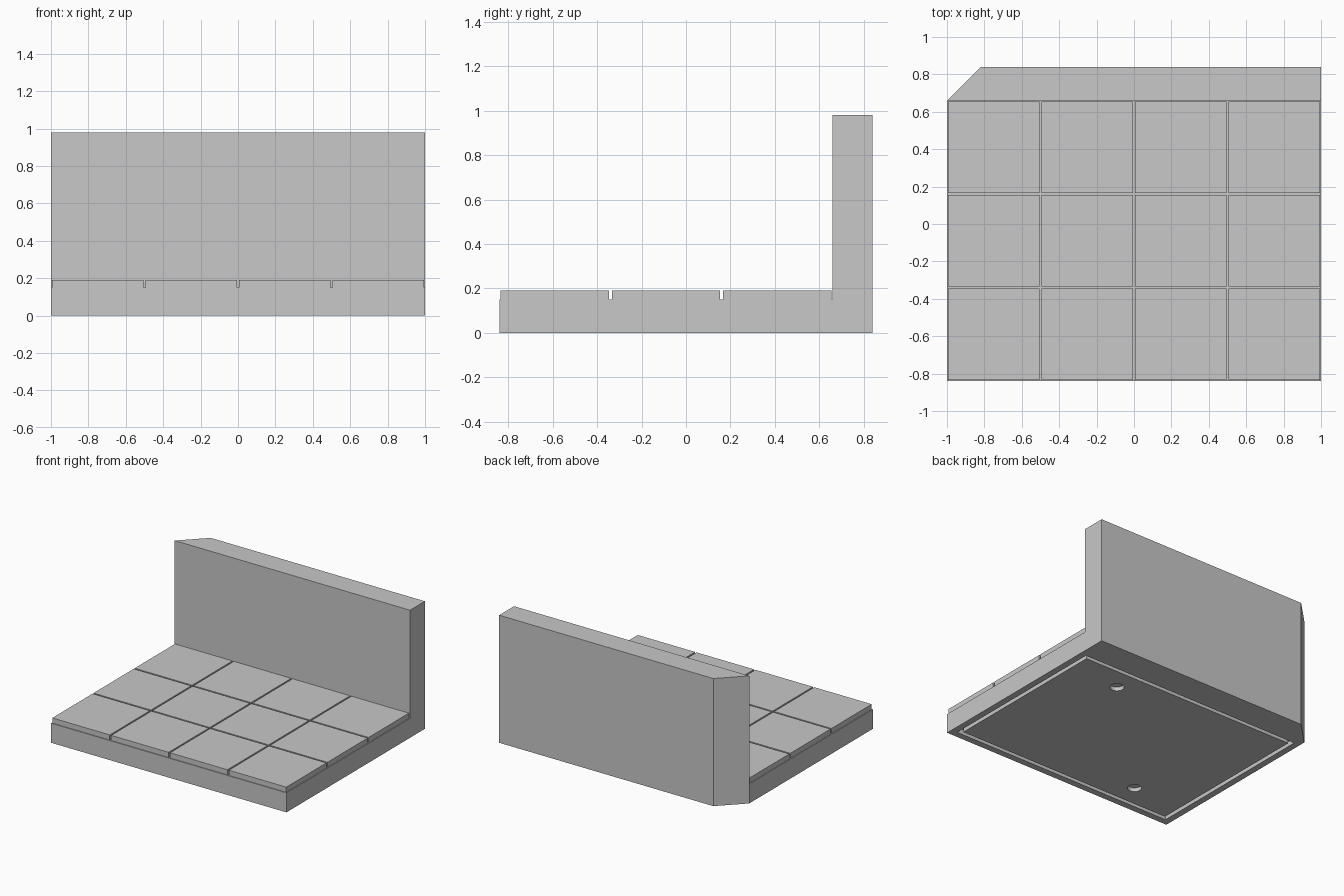
import bpy, bmesh

if "Cube" in bpy.data.objects:
    bpy.data.objects.remove(bpy.data.objects["Cube"])

stone = bpy.data.materials.new("stone grey")
stone.use_nodes = True
GREY = (0.58, 0.58, 0.58, 1)
stone.diffuse_color = GREY
stone.node_tree.nodes["Principled BSDF"].inputs["Base Color"].default_value = GREY

DEPTH = 0.84        # half depth of the whole piece
WALL_Y = 0.66       # front face of the wall
LEDGE, TILE_TOP, WALL_TOP = 0.15, 0.19, 0.98
CELL, GAP = 0.5, 0.006


def prism(outline, z0, z1):
    """Closed upright prism over an outline given counter-clockwise."""
    bm = bmesh.new()
    low = [bm.verts.new((x, y, z0)) for x, y in outline]
    high = [bm.verts.new((x, y, z1)) for x, y in outline]
    bm.faces.new(low[::-1])
    bm.faces.new(high)
    for i in range(len(outline)):
        j = (i + 1) % len(outline)
        bm.faces.new((low[i], low[j], high[j], high[i]))
    bm.normal_update()
    return bm


def box_outline(x0, x1, y0, y1):
    return [(x0, y0), (x1, y0), (x1, y1), (x0, y1)]


def add_object(name, bm):
    mesh = bpy.data.meshes.new(name)
    bm.to_mesh(mesh)
    bm.free()
    mesh.materials.append(stone)
    obj = bpy.data.objects.new(name, mesh)
    bpy.context.collection.objects.link(obj)
    return obj


def cut(target, cutter):
    cutter.hide_render = True
    mod = target.modifiers.new("cut", 'BOOLEAN')
    mod.operation = 'DIFFERENCE'
    mod.solver = 'EXACT'
    mod.object = cutter
    bpy.context.view_layer.objects.active = target
    bpy.ops.object.modifier_apply(modifier=mod.name)
    bpy.data.objects.remove(cutter)


# Floor slab, with a narrow groove inset around its underside
bm = prism(box_outline(-1, 1, -DEPTH, WALL_Y), 0, LEDGE)
bm.faces.ensure_lookup_table()
underside = bm.faces[0]
for thickness, depth in [(0.05, 0), (0, -0.04), (0.03, 0), (0, 0.04)]:
    bmesh.ops.inset_individual(bm, faces=[underside], thickness=thickness,
                               depth=depth, use_even_offset=True)
    bm.normal_update()
slab = add_object("floor_slab", bm)

# Two round sockets in the underside
for x, y in [(0.5, 0.41), (-0.5, -0.59)]:
    bm = bmesh.new()
    bmesh.ops.create_cone(bm, cap_ends=True, segments=32,
                          radius1=0.05, radius2=0.05, depth=0.06)
    bmesh.ops.translate(bm, vec=(x, y, 0), verts=bm.verts)
    cut(slab, add_object("socket_cutter", bm))

# Wall with one slanted back corner
wall_outline = [(-1, WALL_Y), (1, WALL_Y), (1, DEPTH), (-0.82, DEPTH)]
add_object("back_wall", prism(wall_outline, 0, WALL_TOP))

# Floor tiles
for row in range(3):
    for col in range(4):
        x, y = -1 + col * CELL, -DEPTH + row * CELL
        outline = box_outline(x + GAP, x + CELL - GAP, y + GAP, y + CELL - GAP)
        add_object(f"floor_tile_{row + 1}_{col + 1}",
                   prism(outline, LEDGE, TILE_TOP))
